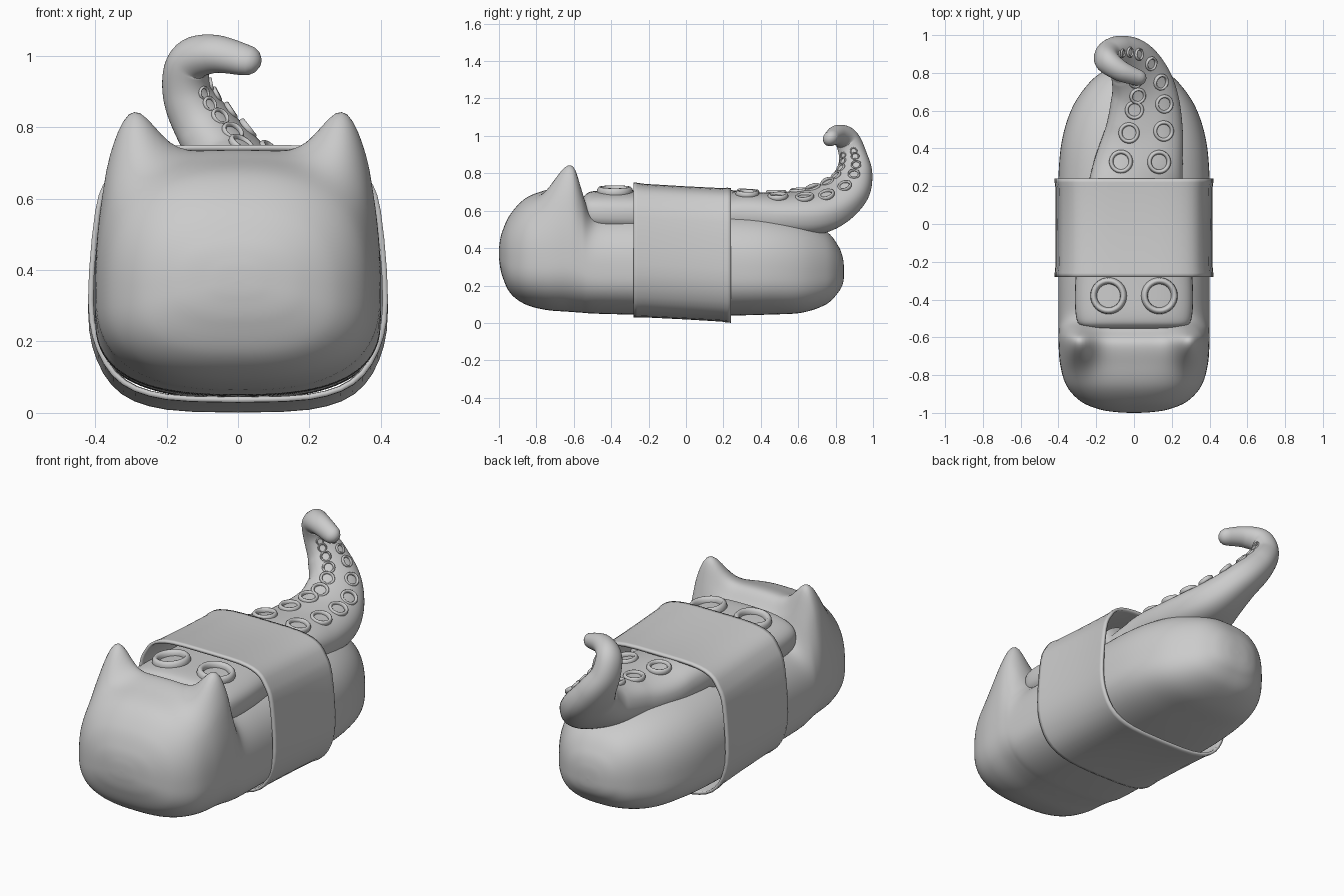
import bpy, bmesh, math
from mathutils import Vector

if "Cube" in bpy.data.objects:
    bpy.data.objects.remove(bpy.data.objects["Cube"])


def spline(pts, t):
    """Catmull-Rom sample of a list of tuples at index position t."""
    n = len(pts) - 1
    i = min(max(int(t), 0), n - 1)
    f = t - i
    a, b, c, d = (pts[min(max(k, 0), n)] for k in (i - 1, i, i + 1, i + 2))
    return [0.5 * (2 * q + (r - p) * f + (2 * p - 5 * q + 4 * r - s) * f * f
                   + (3 * q - p - 3 * r + s) * f ** 3)
            for p, q, r, s in zip(a, b, c, d)]


def power(v, n):
    return math.copysign(abs(v) ** (2 / n), v)


def loft(name, rings, cap=True):
    bm = bmesh.new()
    vs = [[bm.verts.new(p) for p in r] for r in rings]
    n = len(rings[0])
    for a, b in zip(vs, vs[1:]):
        for i in range(n):
            j = (i + 1) % n
            bm.faces.new((a[i], a[j], b[j], b[i]))
    if cap:
        bm.faces.new(vs[0])
        bm.faces.new(vs[-1])
    bmesh.ops.remove_doubles(bm, verts=bm.verts, dist=0.0005)
    bmesh.ops.recalc_face_normals(bm, faces=bm.faces)
    me = bpy.data.meshes.new(name)
    bm.to_mesh(me)
    bm.free()
    for p in me.polygons:
        p.use_smooth = True
    ob = bpy.data.objects.new(name, me)
    bpy.context.collection.objects.link(ob)
    return ob


# Rice body with two pointed ears: stations are y, half width, bottom, top
BODY = [(-1, 0, .37, .37), (-.997, .08, .32, .425), (-.982, .18, .25, .49),
        (-.94, .28, .16, .58), (-.86, .355, .10, .665), (-.75, .39, .07, .71),
        (-.63, .40, .06, .735), (-.56, .40, .055, .67), (-.49, .40, .05, .605),
        (-.3, .40, .045, .60), (0, .40, .04, .60), (.25, .40, .04, .60),
        (.45, .38, .045, .585), (.62, .325, .055, .55), (.75, .235, .10, .49),
        (.815, .15, .165, .41), (.84, .075, .215, .34), (.845, 0, .27, .27)]


def ear_lift(x, y):
    dx = (abs(x) - .31) / .10
    dy = (y + .605) / (.14 if y < -.605 else .065)
    return .20 * math.exp(-(dx * dx + dy * dy))


rings = []
STEPS = 8
for k in range((len(BODY) - 1) * STEPS + 1):
    y, w, zb, zt = spline(BODY, k / STEPS)
    zc = zb + (zt - zb) * .4
    ring = []
    for i in range(96):
        a = math.tau * i / 96
        c, s = math.cos(a), math.sin(a)
        x = w * power(c, 2.6)
        z = zc + (zt - zc if s > 0 else zc - zb) * power(s, 2.6)
        up = min(max((z - .35) / .2, 0), 1)
        ring.append((x, y, z + ear_lift(x, y) * up))
    rings.append(ring)
loft("rice_body", rings)

# Seaweed band wrapped around the middle
HALF = [(0, .735), (.2, .732), (.31, .705), (.365, .645), (.40, .55), (.42, .3),
        (.395, .16), (.325, .065), (.2, .022), (0, .014)]
side = [spline(HALF, k / 3) for k in range((len(HALF) - 1) * 3 + 1)]
outline = side + [(-x, z) for x, z in side[-2:0:-1]]
rings = []
for y, s in ((-.28, 1), (-.26, 1), (-.22, .99), (0, .987), (.19, .99), (.22, 1), (.24, 1)):
    rings.append([(x * s, y, .37 + (z - .37) * s - .055 * y) for x, z in outline])
band = loft("seaweed_band", rings, cap=False)
mod = band.modifiers.new("thickness", 'SOLIDIFY')
mod.thickness = .015
mod.offset = -1
bpy.context.view_layer.objects.active = band
band.select_set(True)
bpy.ops.object.shade_smooth_by_angle(angle=math.radians(40))

# Tentacle: path points are x, y, z, half width, half thickness
ARM = [(0, -.555, .60, .20, .045), (0, -.543, .60, .27, .08), (0, -.49, .59, .307, .115),
       (0, -.3, .585, .31, .122), (0, 0, .585, .28, .12), (.015, .24, .585, .247, .118),
       (.055, .5, .58, .205, .115), (.05, .7, .60, .175, .112), (-.005, .84, .685, .14, .093),
       (-.085, .895, .79, .105, .08), (-.14, .893, .89, .076, .068),
       (-.138, .86, .98, .066, .06), (-.07, .81, 1.005, .056, .052),
       (.02, .775, .988, .046, .04)]
CURL = Vector((.12, .79, .92))


def frame(t):
    """Centre, side axis, sucker-side axis, half width, half thickness."""
    x, y, z, w, h = spline(ARM, t)
    p = Vector((x, y, z))
    e = .05
    tan = (Vector(spline(ARM, min(t + e, len(ARM) - 1))[:3])
           - Vector(spline(ARM, max(t - e, 0))[:3])).normalized()
    if t < 4.5:
        return p, Vector((1, 0, 0)), Vector((0, 0, 1)), w, h
    n = CURL - p
    n = (n - tan * n.dot(tan)).normalized()
    return p, tan.cross(n), n, w, h


rings = []
last = len(ARM) - 1
for k in range(last * STEPS + 1):
    t = k / STEPS
    p, b, n, w, h = frame(t)
    e = 2.8 - .8 * t / last
    rings.append([p + b * w * power(math.cos(a), e) + n * h * power(math.sin(a), e)
                  for a in (math.tau * i / 48 for i in range(48))])
# rounded tip
p, b, n, w, h = frame(last)
fwd = n.cross(b)
for a in (.4, .8, 1.2, math.pi / 2):
    c = math.cos(a)
    rings.append([p + fwd * w * math.sin(a) + (q - p) * c for q in rings[last * STEPS]])
loft("tentacle", rings)

# Paired ring suckers shrinking toward the tip
for t in (2.65, 5.33, 5.95, 6.6, 7.25, 7.9, 8.5, 9.05, 9.6, 10.1):
    p, b, n, w, h = frame(t)
    r = w * (.31 if t < 3 else .27)
    e = 2.8 - .8 * t / last
    lat = .43
    rise = h * (1 - lat ** e) ** (1 / e)
    for s in (-1, 1):
        q = frame(t + (s * .06 if t > 5 else 0))
        p2, b2, n2 = q[0], q[1], q[2]
        lean = (n2 + b2 * s * (.1 if t < 8 else .4)).normalized()
        pos = p2 + b2 * s * lat * w + n2 * rise
        bpy.ops.mesh.primitive_torus_add(
            major_segments=32, minor_segments=10, major_radius=r * .82,
            minor_radius=r * .18, location=pos,
            rotation=lean.to_track_quat('Z', 'Y').to_euler())
        ob = bpy.context.object
        ob.name = "sucker"
        ob.scale.z = 1.5
        bpy.ops.object.shade_smooth()
